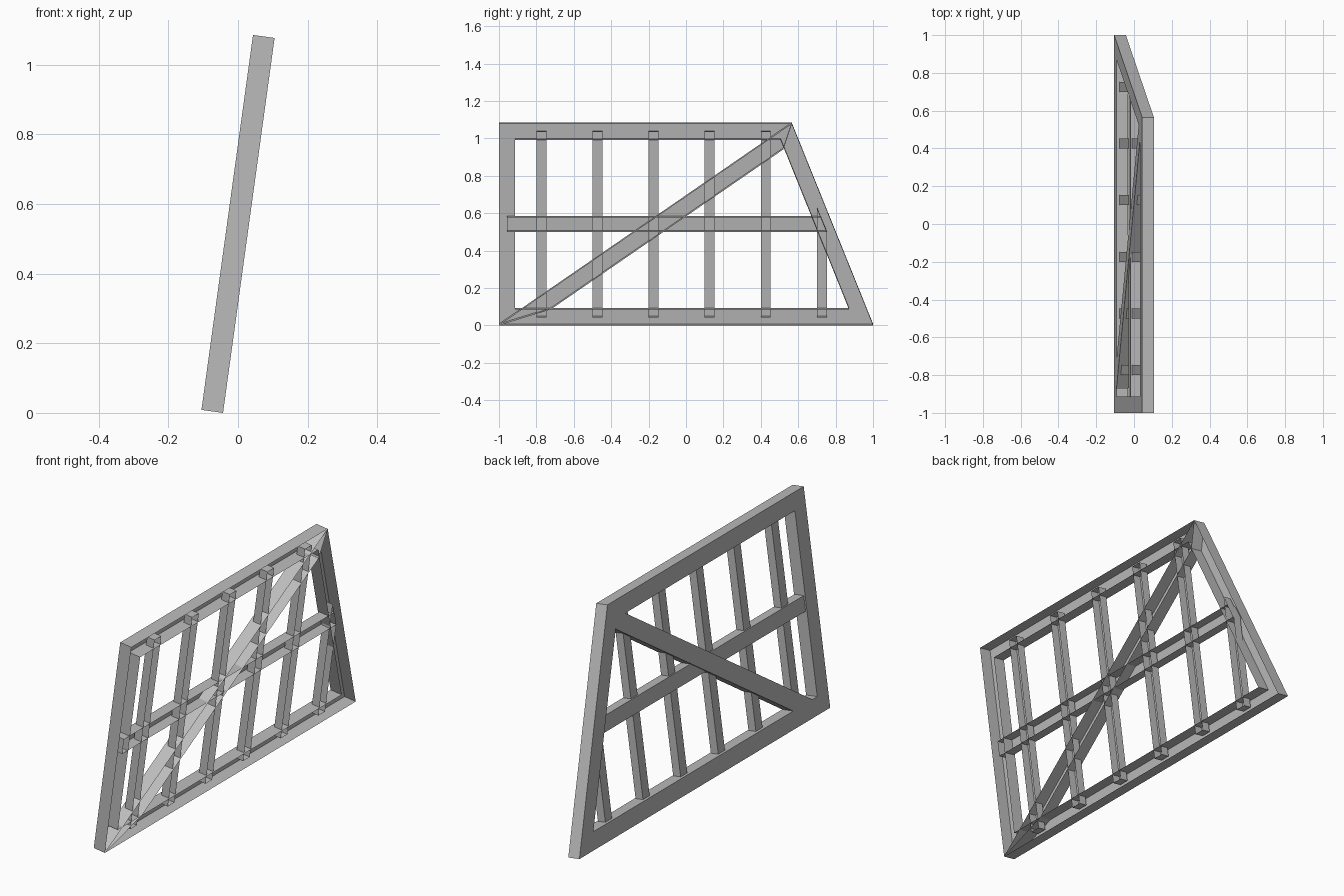
import bpy
import bmesh
from math import hypot, sin, cos, radians
from mathutils import Matrix, Vector

cube = bpy.data.objects.get("Cube")
if cube:
    bpy.data.objects.remove(cube, do_unlink=True)

LEAN = radians(7.83)     # tilt of the whole panel towards +x
HEIGHT = 1.087           # panel height along its slope
DEPTH = 0.0626           # frame thickness
BEAM = 0.087             # frame beam width
MID = BEAM / 2           # centre line of the frame beams
RUN = 0.435              # how far the slanted post travels in y

grey = bpy.data.materials.new("plain_grey")
grey.use_nodes = True
grey.diffuse_color = (0.5, 0.5, 0.5, 1)
grey.node_tree.nodes["Principled BSDF"].inputs["Base Color"].default_value = (0.5, 0.5, 0.5, 1)

# Panel axes: along y, up the slope, and through the thickness
along = Vector((0, 1, 0))
up = Vector((sin(LEAN), 0, cos(LEAN)))
through = Vector((cos(LEAN), 0, -sin(LEAN)))
origin = Vector((-0.105, 0, DEPTH * sin(LEAN)))
panel = Matrix((along, up, through)).transposed().to_4x4()
panel.translation = origin


def slant(s, inset=0.0):
    """y of the slanted post at height s, moved inwards by inset."""
    return 1 - (RUN * s + inset * hypot(RUN, HEIGHT)) / HEIGHT


def outline(inset):
    """Counter-clockwise outline of the panel, moved inwards."""
    low, high = inset, HEIGHT - inset
    return [(inset - 1, low), (slant(low, inset), low),
            (slant(high, inset), high), (inset - 1, high)]


def channel(name, points, near, far, hole=None):
    """Hollow beam: a face and side walls, open on its far side."""
    bm = bmesh.new()

    def ring(pts, depth):
        return [bm.verts.new(panel @ Vector((y, s, depth))) for y, s in pts]

    def walls(a, b):
        for i in range(len(a)):
            j = (i + 1) % len(a)
            bm.faces.new((a[i], a[j], b[j], b[i]))

    front = ring(points, near)
    walls(front, ring(points, far))
    if hole:
        inner = ring(hole, near)
        walls(inner, front)
        walls(ring(hole, far), inner)
    else:
        bm.faces.new(front[::-1])
    mesh = bpy.data.meshes.new(name)
    bm.to_mesh(mesh)
    bm.free()
    mesh.materials.append(grey)
    obj = bpy.data.objects.new(name, mesh)
    bpy.context.collection.objects.link(obj)
    return obj


# Outer frame
channel("frame", outline(0), 0, DEPTH, outline(BEAM))

# Diagonal brace from corner to corner, its lower edge ending at the frame
top_y = slant(HEIGHT)
slope = HEIGHT / (top_y + 1)
drop = BEAM * hypot(1, slope)
low_y = (BEAM + drop) / slope - 1
end_y = 0.52
channel("diagonal_brace",
        [(-1, 0), (low_y, BEAM), (end_y, (end_y + 1) * slope - drop), (top_y, HEIGHT)],
        0, DEPTH)

# Middle rail
low, high = 0.505, 0.582
channel("middle_rail",
        [(MID - 1, low), (slant(low, MID), low), (slant(high, MID), high), (MID - 1, high)],
        0.008, 0.06)

# Upright slats, the last one cut off by the slanted post
for i in range(6):
    left = -0.80 + 0.3 * i
    right = left + 0.053

    def top(y):
        return min(HEIGHT - MID, (slant(0, MID) - y) * HEIGHT / RUN)

    channel(f"slat_{i + 1}",
            [(left, MID), (right, MID), (right, top(right)), (left, top(left))],
            0.016, 0.058)
